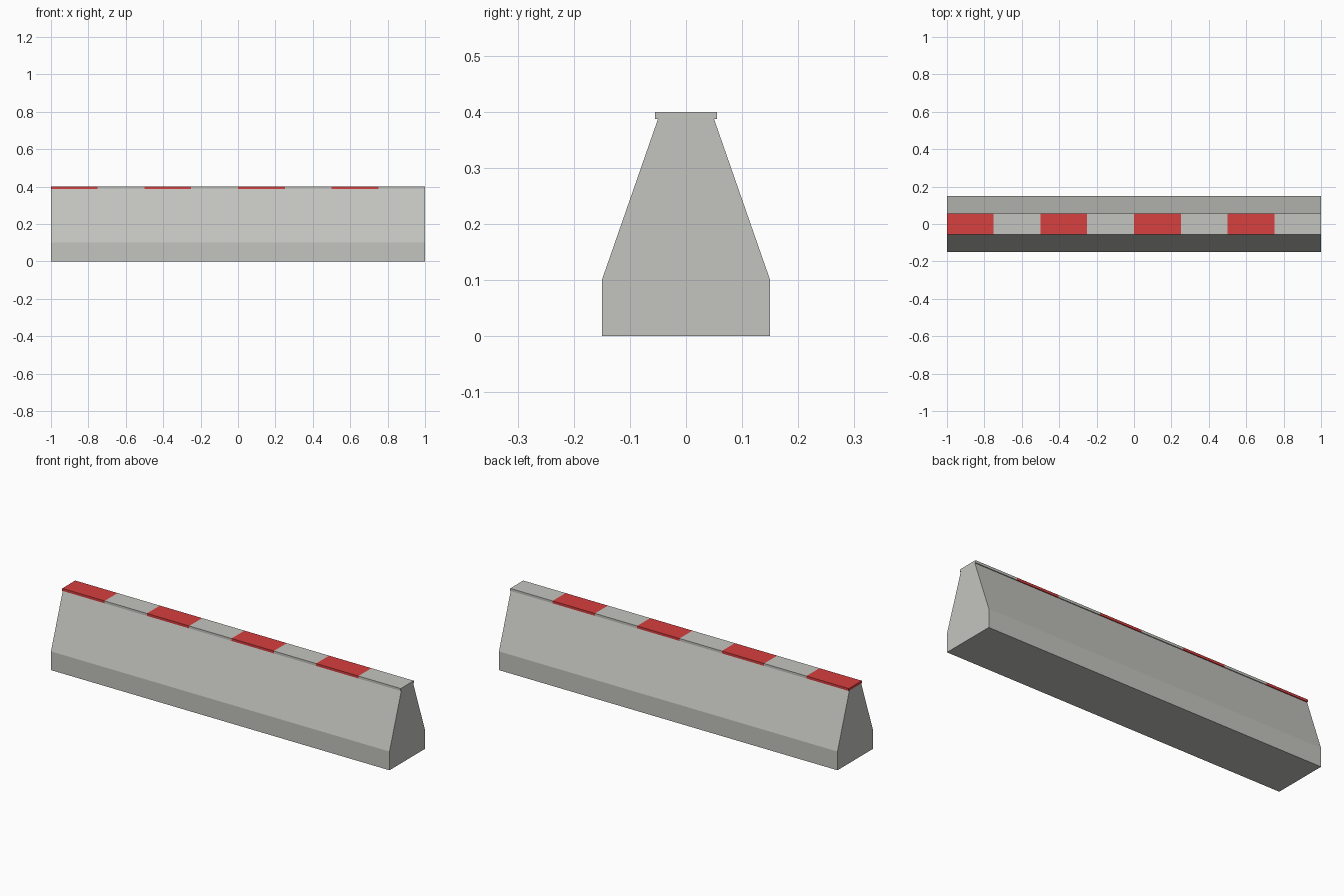
import bpy, bmesh

if "Cube" in bpy.data.objects:
    bpy.data.objects.remove(bpy.data.objects["Cube"])


def material(name, rgb):
    m = bpy.data.materials.new(name)
    m.diffuse_color = (*rgb, 1)
    m.use_nodes = True
    m.node_tree.nodes["Principled BSDF"].inputs["Base Color"].default_value = m.diffuse_color
    return m


concrete = material("concrete grey", (0.55, 0.55, 0.52))
red = material("warning red", (0.68, 0.05, 0.05))


def sweep(name, half_profile, stations, mats):
    """Sweep a mirrored (y, z) profile along x, with a section at every station."""
    profile = half_profile + [(-y, z) for y, z in reversed(half_profile)]
    bm = bmesh.new()
    rings = [[bm.verts.new((x, y, z)) for y, z in profile] for x in stations]
    n = len(profile)
    for a, b in zip(rings, rings[1:]):
        for i in range(n):
            j = (i + 1) % n
            bm.faces.new((a[i], a[j], b[j], b[i]))
    bm.faces.new(rings[0])
    bm.faces.new(rings[-1])
    bmesh.ops.recalc_face_normals(bm, faces=bm.faces[:])
    mesh = bpy.data.meshes.new(name)
    bm.to_mesh(mesh)
    bm.free()
    for m in mats:
        mesh.materials.append(m)
    obj = bpy.data.objects.new(name, mesh)
    bpy.context.collection.objects.link(obj)
    return obj


# Barrier body: upright foot with sloping sides
sweep("barrier_body", [(0.15, 0), (0.15, 0.1), (0.05, 0.387)], [-1, 1], [concrete])

# Overhanging cap in eight bands, alternately red and grey
cap = sweep("striped_cap", [(0.055, 0.387), (0.055, 0.4)],
            [-1 + 0.25 * i for i in range(9)], [concrete, red])
for face in cap.data.polygons:
    band = min(int((face.center.x + 1) / 0.25), 7)
    face.material_index = 1 if band % 2 == 0 else 0
